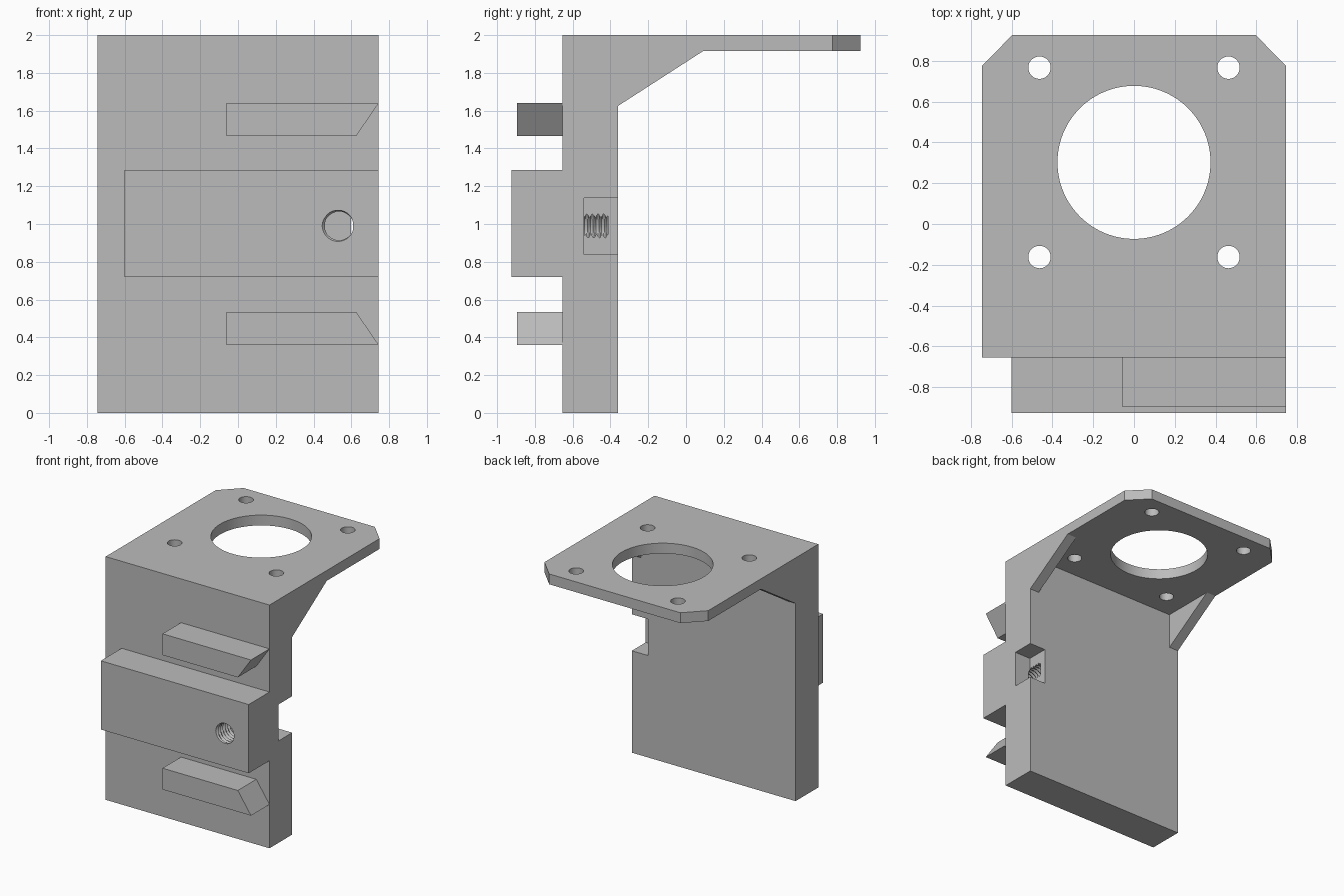
import bpy, bmesh, math
from mathutils import Vector

cube = bpy.data.objects.get("Cube")
if cube:
    bpy.data.objects.remove(cube, do_unlink=True)

grey = bpy.data.materials.new("plain grey")
grey.use_nodes = True
colour = (0.5, 0.5, 0.5, 1)
grey.diffuse_color = colour
grey.node_tree.nodes["Principled BSDF"].inputs["Base Color"].default_value = colour

HALF_W = 0.745
FRONT, BACK = -0.655, -0.36
SHELF_Z = 1.915


def finish(name, bm):
    bmesh.ops.recalc_face_normals(bm, faces=bm.faces)
    mesh = bpy.data.meshes.new(name)
    bm.to_mesh(mesh)
    bm.free()
    mesh.materials.append(grey)
    ob = bpy.data.objects.new(name, mesh)
    bpy.context.collection.objects.link(ob)
    return ob


def prism(name, outline, axis, lo, hi):
    """Extrude a 2D outline along axis 0, 1 or 2 from lo to hi."""
    bm = bmesh.new()
    verts = []
    for p in outline:
        co = list(p)
        co.insert(axis, lo)
        verts.append(bm.verts.new(co))
    face = bm.faces.new(verts)
    top = bmesh.ops.extrude_face_region(bm, geom=[face])["geom"]
    step = Vector((0, 0, 0))
    step[axis] = hi - lo
    bmesh.ops.translate(bm, vec=step, verts=[v for v in top if isinstance(v, bmesh.types.BMVert)])
    return finish(name, bm)


def box(name, x, y, z):
    rect = [(x[0], y[0]), (x[1], y[0]), (x[1], y[1]), (x[0], y[1])]
    return prism(name, rect, 2, *z)


def circle_cutter(name, x, y, r, sides):
    pts = [(x + r * math.cos(math.tau * i / sides), y + r * math.sin(math.tau * i / sides))
           for i in range(sides)]
    return prism(name, pts, 2, 1.85, 2.1)


def thread_cutter(name, x, z, y0, y1, r_min, r_max, pitch, sides=32, steps=6):
    """Closed rod whose radius follows a helical triangle wave."""
    bm = bmesh.new()
    rings = []
    count = round((y1 - y0) / pitch * steps)
    for k in range(count + 1):
        ring = []
        for j in range(sides):
            phase = (k / steps + j / sides) % 1
            r = r_min + (r_max - r_min) * (1 - abs(2 * phase - 1))
            a = math.tau * j / sides
            ring.append(bm.verts.new((x + r * math.cos(a), y0 + (y1 - y0) * k / count,
                                      z + r * math.sin(a))))
        rings.append(ring)
    for a, b in zip(rings, rings[1:]):
        for j in range(sides):
            n = (j + 1) % sides
            bm.faces.new((a[j], a[n], b[n], b[j]))
    bm.faces.new(rings[0])
    bm.faces.new(rings[-1])
    bmesh.ops.triangulate(bm, faces=bm.faces[:])
    return finish(name, bm)


# Upright wall
bracket = box("mounting_bracket", (-HALF_W, HALF_W), (FRONT, BACK), (0, 2))

# Top shelf with clipped rear corners
shelf = prism("shelf", [(-HALF_W, FRONT), (HALF_W, FRONT), (HALF_W, 0.775), (0.597, 0.925),
                        (-0.597, 0.925), (-HALF_W, 0.775)], 2, SHELF_Z, 2)
parts = [shelf]

# Side gussets under the shelf
gusset = [(-0.5, 1.625), (BACK, 1.625), (0.09, SHELF_Z), (0.09, 1.95), (-0.5, 1.95)]
for lo, hi in ((-HALF_W, -0.66), (0.66, HALF_W)):
    parts.append(prism("gusset", gusset, 0, lo, hi))

# Wide centre rail and two slanted-end rails, mirrored about mid height
parts.append(box("centre_rail", (-0.6, HALF_W), (-0.925, -0.6), (0.72, 1.285)))
rail = [(-0.06, 0.465), (0.625, 0.465), (HALF_W, 0.64), (-0.06, 0.64)]
for side in (1, -1):
    outline = [(x, 1 + side * dz) for x, dz in rail]
    parts.append(prism("slanted_rail", outline, 1, -0.895, -0.6))

# Openings: motor bore, four bolt holes, nut notch, threaded hole
cutters = [circle_cutter("bore", 0, 0.302, 0.375, 96)]
for sx in (-1, 1):
    for sy in (-1, 1):
        cutters.append(circle_cutter("bolt_hole", sx * 0.463, 0.302 + sy * 0.464, 0.055, 32))
cutters.append(box("notch", (0.597, 0.9), (-0.54, -0.2), (0.838, 1.138)))
cutters.append(thread_cutter("thread", 0.535, 0.99, -0.955, -0.412, 0.075, 0.09, 0.03))

for group, operation in ((parts, 'UNION'), (cutters, 'DIFFERENCE')):
    for ob in group:
        ob.hide_render = True
        mod = bracket.modifiers.new(ob.name, 'BOOLEAN')
        mod.operation = operation
        mod.solver = 'EXACT'
        mod.object = ob

# Bake the booleans and drop the helpers
bpy.context.view_layer.update()
graph = bpy.context.evaluated_depsgraph_get()
baked = bpy.data.meshes.new_from_object(bracket.evaluated_get(graph))
bracket.modifiers.clear()
bracket.data = baked
baked.materials.clear()
baked.materials.append(grey)
for poly in baked.polygons:
    poly.material_index = 0
for ob in parts + cutters:
    bpy.data.objects.remove(ob, do_unlink=True)

bpy.ops.object.select_all(action='DESELECT')
bracket.select_set(True)
bpy.context.view_layer.objects.active = bracket
bpy.ops.object.shade_smooth_by_angle(angle=math.radians(25))
